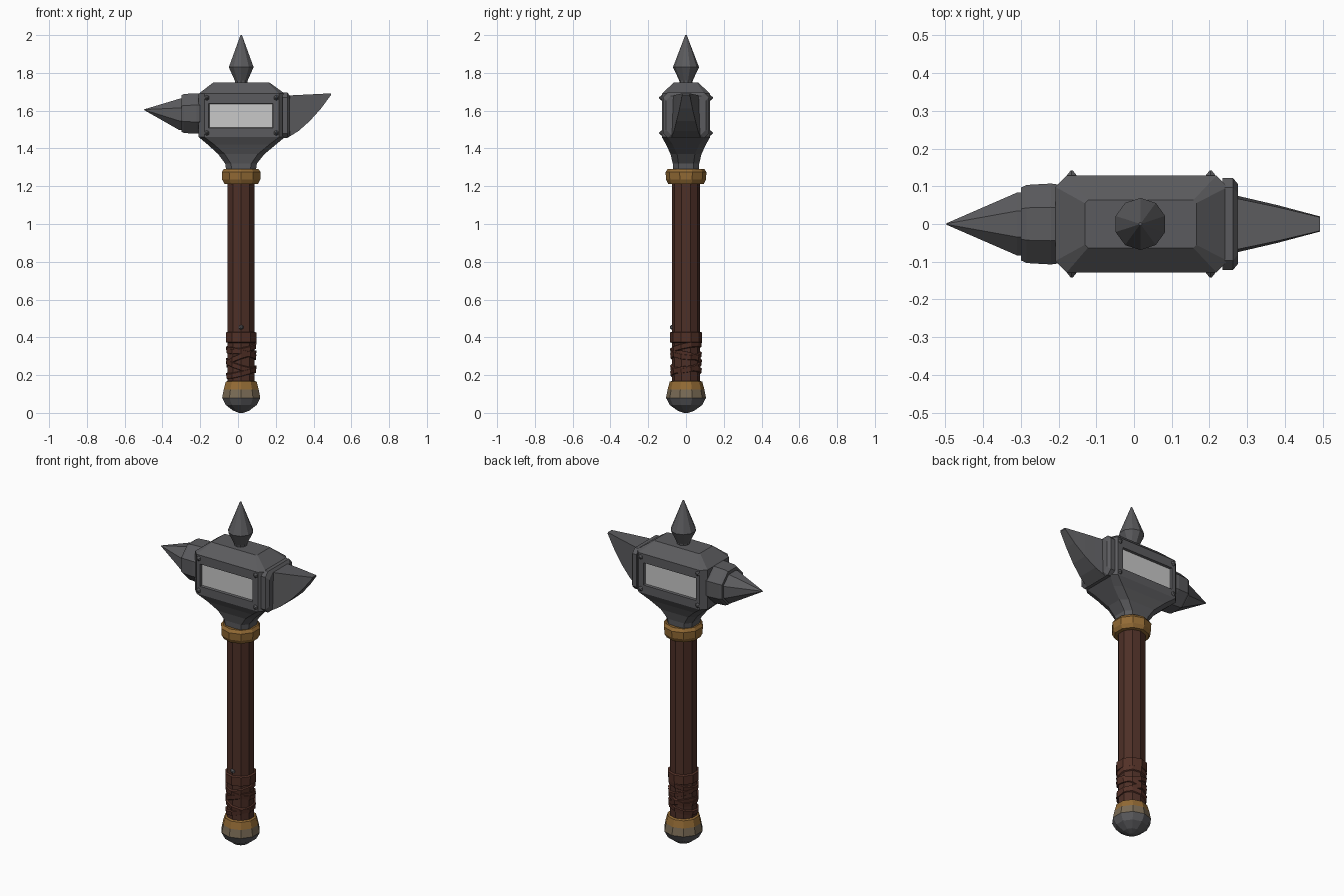
import bpy, bmesh, math
from mathutils import Vector, Matrix

cube = bpy.data.objects.get("Cube")
if cube:
    bpy.data.objects.remove(cube, do_unlink=True)


def material(name, rgb):
    m = bpy.data.materials.new(name)
    m.use_nodes = True
    m.diffuse_color = (*rgb, 1)
    bsdf = m.node_tree.nodes["Principled BSDF"]
    bsdf.inputs["Base Color"].default_value = (*rgb, 1)
    bsdf.inputs["Roughness"].default_value = 0.7
    return m


STEEL = material("dark steel", (0.105, 0.105, 0.112))
PLATE = material("pale panel", (0.58, 0.58, 0.58))
GOLD = material("old gold", (0.29, 0.145, 0.035))
WORN = material("worn gold", (0.19, 0.145, 0.09))
WOOD = material("dark wood", (0.075, 0.029, 0.02))
LEATHER = material("brown leather", (0.085, 0.03, 0.02))

CX = 0.017  # axis of the handle
UP = Vector((0, 0, 1))


def finish(name, bm, *mats):
    bmesh.ops.remove_doubles(bm, verts=bm.verts, dist=0.0005)
    bmesh.ops.recalc_face_normals(bm, faces=bm.faces)
    mesh = bpy.data.meshes.new(name)
    bm.to_mesh(mesh)
    bm.free()
    for m in mats:
        mesh.materials.append(m)
    obj = bpy.data.objects.new(name, mesh)
    bpy.context.collection.objects.link(obj)
    return obj


def loft(rings):
    """Skin a list of equal-length rings and cap both ends."""
    bm = bmesh.new()
    rows = [[bm.verts.new(p) for p in ring] for ring in rings]
    n = len(rows[0])
    for a, b in zip(rows, rows[1:]):
        for i in range(n):
            j = (i + 1) % n
            bm.faces.new((a[i], a[j], b[j], b[i]))
    bm.faces.new(rows[0])
    bm.faces.new(rows[-1])
    return bm


def lathe(profile, sides, origin, axis=UP):
    """Faceted turned shape: profile of (distance along axis, radius)."""
    turn = Matrix.Translation(origin) @ UP.rotation_difference(Vector(axis)).to_matrix().to_4x4()
    rings = []
    for d, r in profile:
        angles = [2 * math.pi * (i + 0.5) / sides for i in range(sides)]
        rings.append([turn @ Vector((max(r, 0.0001) * math.cos(a),
                                     max(r, 0.0001) * math.sin(a), d)) for a in angles])
    return loft(rings)


def chamfered(u0, u1, v0, v1, c):
    """Rectangle with cut corners."""
    return [(u0 + c, v0), (u1 - c, v0), (u1, v0 + c), (u1, v1 - c),
            (u1 - c, v1), (u0 + c, v1), (u0, v1 - c), (u0, v0 + c)]


# Hammer head: stacked cut-corner sections from neck to top
sections = [(1.27, -0.06, 0.093, 0.068, 0.03), (1.32, -0.068, 0.1, 0.07, 0.03),
            (1.37, -0.105, 0.14, 0.082, 0.035), (1.42, -0.16, 0.2, 0.105, 0.035),
            (1.46, -0.208, 0.248, 0.128, 0.03), (1.69, -0.208, 0.248, 0.128, 0.03),
            (1.75, -0.13, 0.165, 0.063, 0.008)]
bm = loft([[(x, y, z) for x, y in chamfered(x0, x1, -h, h, c)]
           for z, x0, x1, h, c in sections])
bmesh.ops.recalc_face_normals(bm, faces=bm.faces)
bm.faces.ensure_lookup_table()
# Sunken pale panel on the front and the back
sides = [f for f in bm.faces if abs(f.normal.y) > 0.99 and 1.5 < f.calc_center_median().z < 1.65]
for face in sides:
    bmesh.ops.inset_region(bm, faces=[face], thickness=0.01)
    mid = face.calc_center_median()
    for v in face.verts:
        v.co.x = 0.185 if v.co.x > mid.x else -0.155
        v.co.z = 1.638 if v.co.z > mid.z else 1.508
    bmesh.ops.inset_region(bm, faces=[face], thickness=0.005, depth=-0.012)
    face.material_index = 1
finish("hammer_head", bm, STEEL, PLATE)

# Rivets at the panel corners
bm = bmesh.new()
for x in (-0.165, 0.203):
    for z in (1.482, 1.668):
        for s in (-1, 1):
            stud = lathe([(0, 0.015), (0.006, 0.014), (0.018, 0.003)], 6,
                         (x, s * 0.124, z), (0, s, 0))
            tmp = bpy.data.meshes.new("stud")
            stud.to_mesh(tmp)
            stud.free()
            bm.from_mesh(tmp)
            bpy.data.meshes.remove(tmp)
finish("panel_rivets", bm, STEEL)

# Side spike with its collar
finish("spike_collar", lathe([(0, 0.113), (0.02, 0.116), (0.085, 0.112), (0.1, 0.104)],
                             8, (-0.2, 0, 1.585), (-1, 0, 0)), STEEL)
spike = lathe([(0, 0.09), (0.02, 0.09), (0.207, 0.002)], 8, (-0.29, 0, 1.58), (-1, 0, 0))
for v in spike.verts:
    if v.co.x < -0.45:
        v.co.z += 0.025
finish("side_spike", spike, STEEL)

# Plate and curved beak on the other side
plate = [(0.235, 0.122), (0.262, 0.122), (0.276, 0.105)]
finish("beak_plate", loft([[(x, y, z) for y, z in
                            chamfered(-h, h, 1.575 - h + 0.002, 1.575 + h - 0.002, 0.025)]
                           for x, h in plate]), STEEL)
beak = [(0.26, 1.455, 1.68, 0.078), (0.32, 1.492, 1.683, 0.064), (0.38, 1.545, 1.686, 0.05),
        (0.44, 1.612, 1.689, 0.034), (0.493, 1.684, 1.692, 0.02)]
finish("curved_beak", loft([[(x, -h, lo), (x, h, lo), (x, h * 0.9, hi), (x, -h * 0.9, hi)]
                            for x, lo, hi, h in beak]), STEEL)

# Top spike
finish("top_spike", lathe([(1.735, 0.032), (1.76, 0.036), (1.83, 0.069), (2.0, 0.004)],
                          10, (CX, 0, 0)), STEEL)

# Handle and its collar
finish("handle", lathe([(0.12, 0.075), (1.24, 0.075)], 10, (CX, 0, 0)), WOOD)
finish("neck_collar", lathe([(1.21, 0.07), (1.213, 0.094), (1.235, 0.106), (1.275, 0.108),
                             (1.292, 0.096), (1.288, 0.07)], 10, (CX, 0, 0)), GOLD)

# Leather grip: top strap and crossed wraps
finish("grip_strap", lathe([(0.37, 0.074), (0.374, 0.084), (0.425, 0.085), (0.43, 0.074)],
                           10, (CX, 0, 0)), LEATHER)
wraps = [(0.215, 0.25, 0.1), (0.25, -0.3, 0.15), (0.285, 0.35, -0.2),
         (0.315, -0.25, -0.1), (0.345, 0.15, 0.2)]
for i, (z, tx, ty) in enumerate(wraps):
    band = lathe([(-0.016, 0.073), (-0.012, 0.081), (0.012, 0.084), (0.016, 0.073)],
                 10, (CX, 0, 0))
    for v in band.verts:
        v.co.z += z + tx * (v.co.x - CX) + ty * v.co.y
    finish(f"grip_wrap_{i + 1}", band, LEATHER)
finish("strap_stud", lathe([(0, 0.014), (0.008, 0.012), (0.016, 0.004)], 6,
                           (CX, -0.07, 0.453), (0, -1, 0)), STEEL)

# Pommel: gold cup fading to a steel cap
pommel = lathe([(0, 0.012), (0.012, 0.045), (0.042, 0.086), (0.08, 0.106), (0.125, 0.097),
                (0.165, 0.086), (0.172, 0.07)], 10, (CX, 0, 0))
for f in pommel.faces:
    z = f.calc_center_median().z
    f.material_index = 0 if z < 0.08 else 1 if z < 0.125 else 2
finish("pommel", pommel, STEEL, WORN, GOLD)
